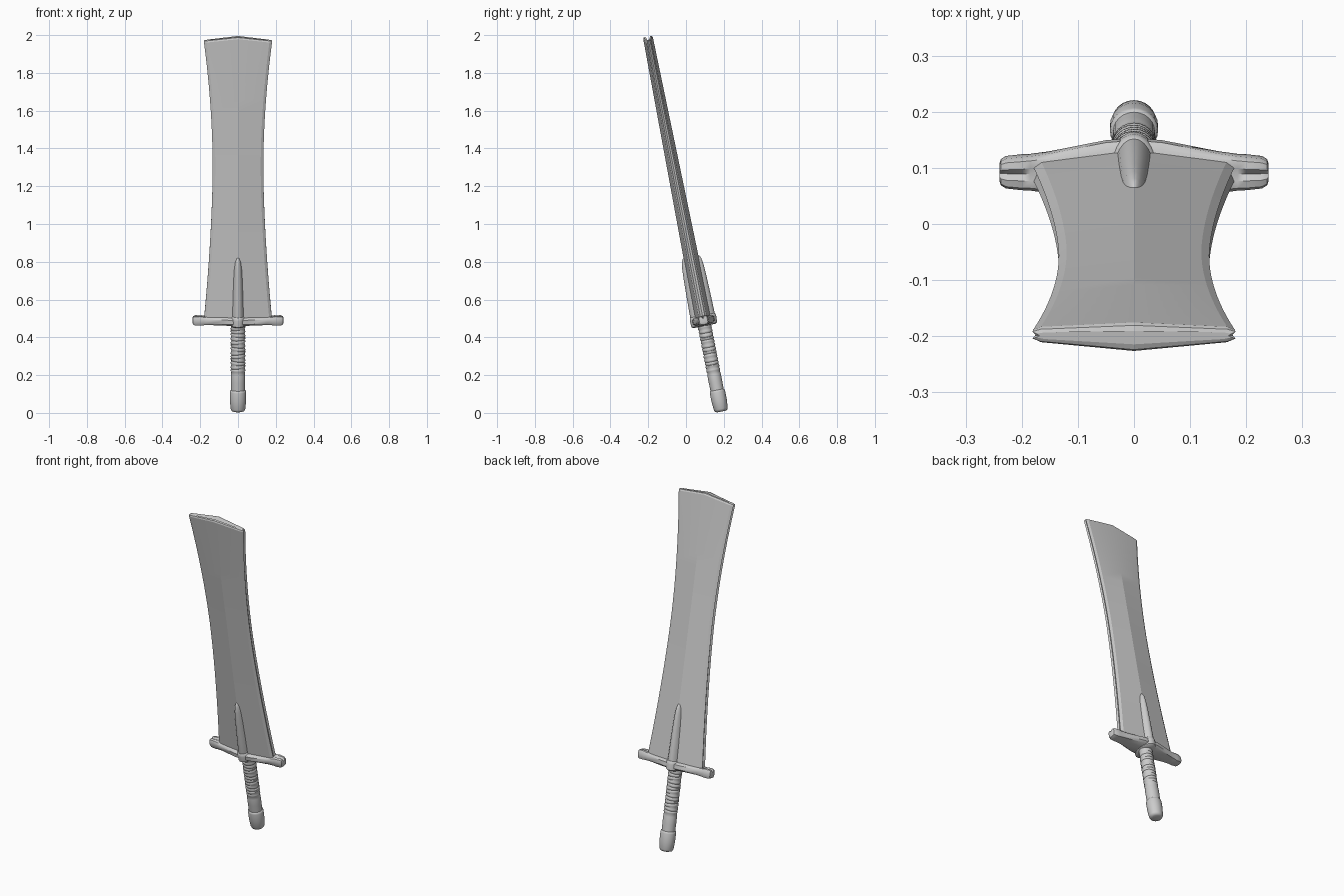
import bpy, bmesh, math
from mathutils import Matrix

cube = bpy.data.objects.get("Cube")
if cube:
    bpy.data.objects.remove(cube)

GREY = (0.6, 0.6, 0.6, 1.0)
steel = bpy.data.materials.new("plain grey")
steel.use_nodes = True
steel.diffuse_color = GREY
steel.node_tree.nodes["Principled BSDF"].inputs["Base Color"].default_value = GREY

# Parts are modelled upright, then leaned towards the front
LEAN = Matrix.Translation((0, 0.187, 0.007)) @ Matrix.Rotation(math.radians(11.1), 4, "X")


def loft(name, rings, crease):
    """Skin a list of equal point rings and cap both ends."""
    bm = bmesh.new()
    loops = [[bm.verts.new(p) for p in ring] for ring in rings]
    n = len(loops[0])
    for a, b in zip(loops, loops[1:]):
        for i in range(n):
            j = (i + 1) % n
            bm.faces.new((a[i], a[j], b[j], b[i]))
    bm.faces.new(loops[0])
    bm.faces.new(loops[-1])
    bmesh.ops.recalc_face_normals(bm, faces=bm.faces)
    mesh = bpy.data.meshes.new(name)
    bm.to_mesh(mesh)
    bm.free()
    mesh.transform(LEAN)
    mesh.materials.append(steel)
    obj = bpy.data.objects.new(name, mesh)
    bpy.context.collection.objects.link(obj)
    bpy.ops.object.select_all(action="DESELECT")
    obj.select_set(True)
    bpy.context.view_layer.objects.active = obj
    bpy.ops.object.shade_smooth_by_angle(angle=math.radians(crease))
    return obj


def oval(rx, ry, z, tilt=0.0, n=24):
    angles = [2 * math.pi * i / n for i in range(n)]
    return [(rx * math.cos(a), ry * math.sin(a), z + tilt * rx * math.cos(a)) for a in angles]


# Blade: ridged faces, bevelled rim and a shallow groove along each side
def blade_ring(w, ridge, edge, z, rise=0.0, rim=0.014):
    half = [(0, -ridge), (w - rim, -edge), (w, -edge * 0.55), (w - 0.006, 0),
            (w, edge * 0.55), (w - rim, edge), (0, ridge)]
    section = half + [(-x, y) for x, y in reversed(half[1:-1])]
    return [(x, y, z + rise * (1 - abs(x) / w)) for x, y in section]


def blade_width(t):
    # Narrow waist slightly above the middle, flared at both ends
    waist = 0.55
    d = (t - waist) / (waist if t < waist else 1 - waist)
    return 0.134 + 0.046 * abs(d) ** (1.7 if d < 0 else 1.9)


rings = []
STEPS = 24
for i in range(STEPS + 1):
    t = i / STEPS
    rings.append(blade_ring(blade_width(t), 0.044 - 0.018 * t, 0.022 - 0.008 * t,
                            0.5 + 1.492 * t, 0.022 * t ** 8))
rings.append(blade_ring(0.181, 0.022, 0.011, 2.0, 0.022))
rings.append(blade_ring(0.174, 0.012, 0.006, 2.004, 0.020))
loft("blade", rings, 12)


# Guard: tapered bar with rounded, notched ends
def guard_ring(x, depth, height, notch):
    z = 0.492
    half = [(0, height - notch), (depth * 0.35, height), (depth * 0.8, height * 0.9),
            (depth, height * 0.5), (depth, -height * 0.5), (depth * 0.8, -height * 0.9),
            (0, -height)]
    section = half + [(-y, h) for y, h in reversed(half[1:-1])]
    return [(x, y, z + h) for y, h in section]


side = [(0.0, 0.060, 0.023, 0.0), (0.05, 0.056, 0.023, 0.0), (0.15, 0.036, 0.022, 0.0),
        (0.185, 0.031, 0.024, 0.005), (0.2, 0.030, 0.027, 0.010),
        (0.228, 0.027, 0.026, 0.012), (0.237, 0.022, 0.022, 0.010), (0.24, 0.014, 0.015, 0.006)]
stations = [(-x, d, h, n) for x, d, h, n in reversed(side[1:])] + side
loft("guard", [guard_ring(*s) for s in stations], 40)

# Rounded spine rising over both faces of the blade
spine = [(0.036, 0.064, 0.47), (0.037, 0.066, 0.52), (0.034, 0.064, 0.62), (0.030, 0.061, 0.72),
         (0.026, 0.058, 0.78), (0.020, 0.053, 0.815), (0.013, 0.046, 0.832), (0.004, 0.035, 0.84)]
loft("spine", [oval(*s) for s in spine], 50)

# Collar below the spine
collar = [(0.036, 0.060, 0.462), (0.044, 0.069, 0.468), (0.045, 0.071, 0.5),
          (0.043, 0.069, 0.515), (0.034, 0.062, 0.522)]
loft("collar", [oval(*c) for c in collar], 50)

# Grip: smooth lower part, then tilted wrapped ridges
grip = [oval(0.037, 0.035, 0.10), oval(0.038, 0.036, 0.16), oval(0.038, 0.036, 0.2)]
WRAPS = 13
for i in range(WRAPS):
    z = 0.215 + i * 0.019
    tilt = 0.12 * math.sin(i * 1.7)
    for r, dz in ((0.0352, 0.0), (0.0385, 0.005), (0.0385, 0.012)):
        grip.append(oval(r, r * 0.95, z + dz, tilt))
grip.append(oval(0.036, 0.034, 0.48))
loft("grip", grip, 50)

# Pommel: rounded cap
pommel = [(0.022, 0.022, 0.0), (0.034, 0.033, 0.004), (0.039, 0.037, 0.014), (0.043, 0.041, 0.06),
          (0.043, 0.041, 0.105), (0.041, 0.039, 0.114), (0.034, 0.032, 0.118)]
loft("pommel", [oval(*p) for p in pommel], 50)
